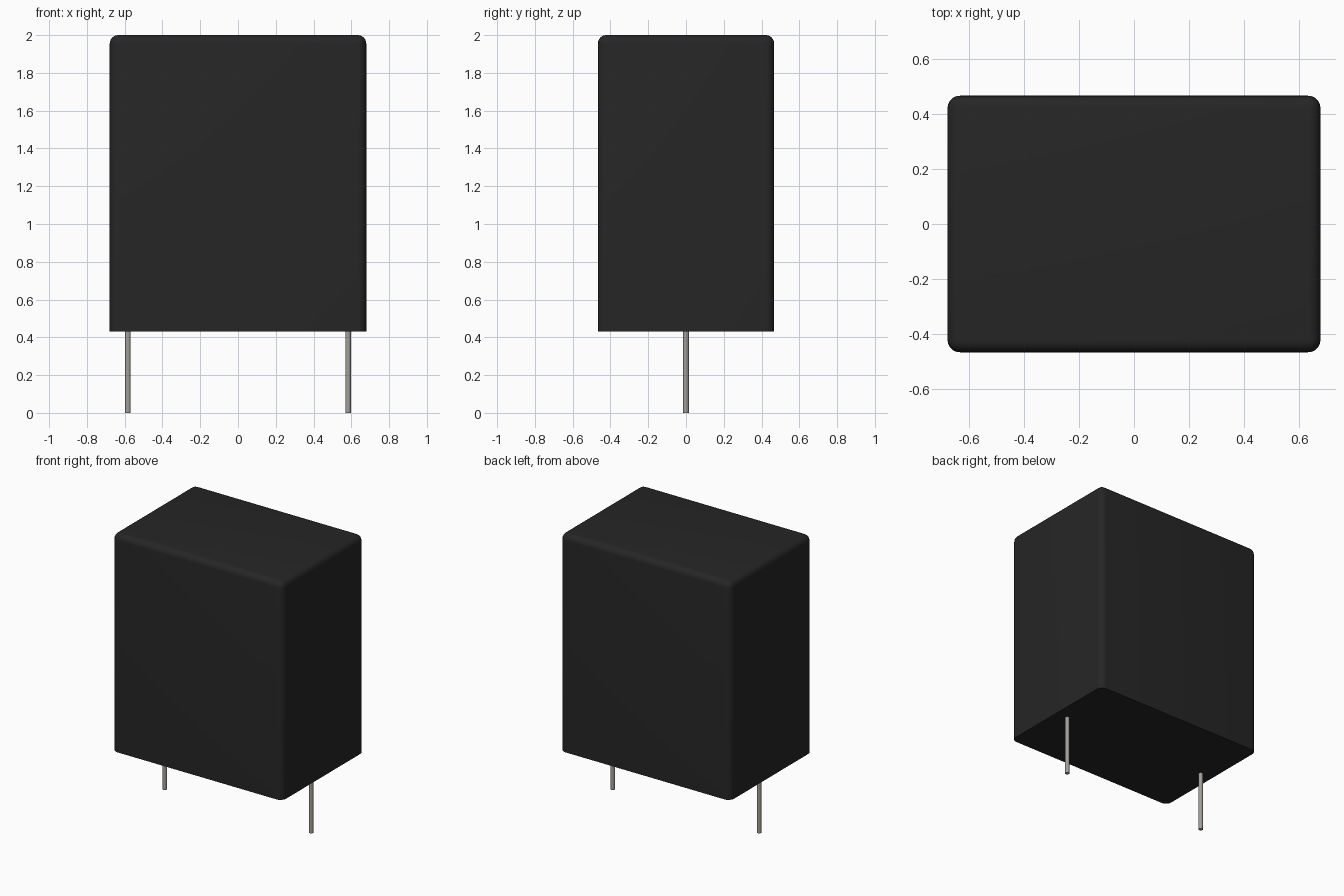
import bpy, bmesh, math

cube = bpy.data.objects.get("Cube")
if cube:
    bpy.data.objects.remove(cube, do_unlink=True)


def material(name, rgb, roughness, metallic=0.0):
    m = bpy.data.materials.new(name)
    m.use_nodes = True
    m.diffuse_color = (*rgb, 1)
    bsdf = m.node_tree.nodes["Principled BSDF"]
    bsdf.inputs["Base Color"].default_value = (*rgb, 1)
    bsdf.inputs["Roughness"].default_value = roughness
    return m


black = material("black plastic", (0.019, 0.019, 0.019), 0.6)
metal = material("tinned metal", (0.37, 0.34, 0.31), 0.4)


def finish(bm, name, mat):
    mesh = bpy.data.meshes.new(name)
    bm.to_mesh(mesh)
    bm.free()
    mesh.materials.append(mat)
    ob = bpy.data.objects.new(name, mesh)
    bpy.context.collection.objects.link(ob)
    bpy.ops.object.select_all(action='DESELECT')
    ob.select_set(True)
    bpy.context.view_layer.objects.active = ob
    bpy.ops.object.shade_smooth_by_angle(angle=math.radians(35))
    return ob


# Case: box with rounded sides and top, sharp rim at the bottom
WIDTH, DEPTH, BOTTOM, TOP, ROUND = 1.358, 0.934, 0.43, 2.0, 0.045
bm = bmesh.new()
bmesh.ops.create_cube(bm, size=1)
for v in bm.verts:
    v.co.x *= WIDTH
    v.co.y *= DEPTH
    v.co.z = TOP if v.co.z > 0 else BOTTOM
edges = [e for e in bm.edges if max(v.co.z for v in e.verts) > BOTTOM + 0.1]
bmesh.ops.bevel(bm, geom=edges, offset=ROUND, offset_type='OFFSET',
                segments=6, profile=0.5, affect='EDGES')
finish(bm, "case", black)

# Pins: two round wires, entering the case slightly
PIN_X, PIN_R, PIN_TOP = 0.583, 0.015, BOTTOM + 0.02
for side, name in ((1, "left_pin"), (-1, "right_pin")):
    bm = bmesh.new()
    bmesh.ops.create_cone(bm, cap_ends=True, segments=24,
                          radius1=PIN_R, radius2=PIN_R, depth=PIN_TOP)
    bmesh.ops.translate(bm, verts=bm.verts, vec=(side * PIN_X, 0, PIN_TOP / 2))
    finish(bm, name, metal)
